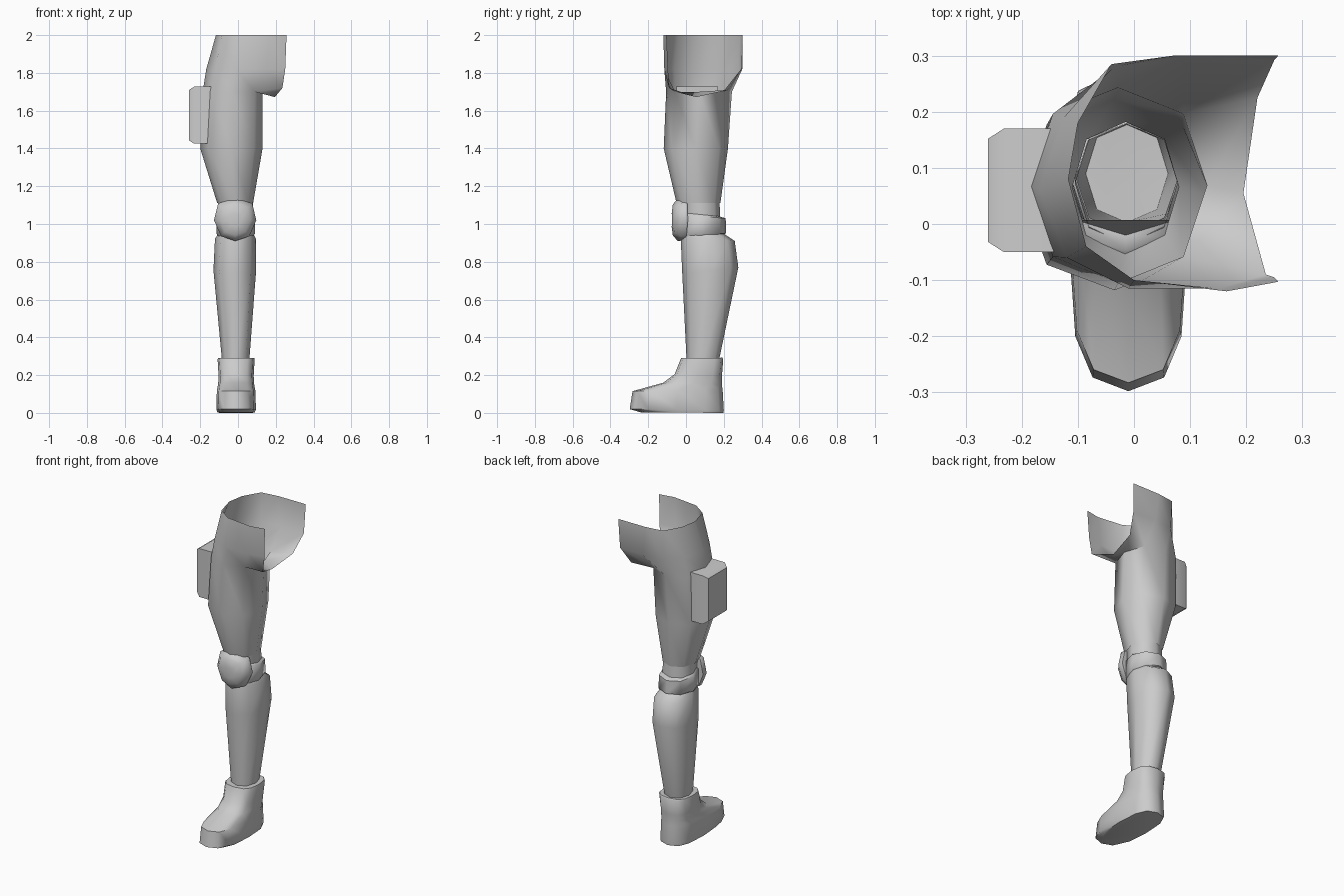
import bpy, bmesh, math
from mathutils import Vector

if "Cube" in bpy.data.objects:
    bpy.data.objects.remove(bpy.data.objects["Cube"])


def finish(name, bm, angle=55, recalc=True):
    if recalc:
        bmesh.ops.recalc_face_normals(bm, faces=bm.faces)
    me = bpy.data.meshes.new(name)
    bm.to_mesh(me)
    bm.free()
    ob = bpy.data.objects.new(name, me)
    bpy.context.collection.objects.link(ob)
    bpy.ops.object.select_all(action='DESELECT')
    ob.select_set(True)
    bpy.context.view_layer.objects.active = ob
    bpy.ops.object.shade_smooth_by_angle(angle=math.radians(angle))
    return ob


def oval(x0, x1, y0, y1, z0, z1=None, n=8, p=0.9):
    """Ring from the front (-y), going round by the outer (-x) side; z0 front, z1 back."""
    z1 = z0 if z1 is None else z1
    pts = []
    for i in range(n):
        a = 2 * math.pi * i / n
        s, c = -math.sin(a), -math.cos(a)
        s = math.copysign(abs(s) ** p, s) if abs(s) > 1e-6 else 0
        c = math.copysign(abs(c) ** p, c) if abs(c) > 1e-6 else 0
        t = (c + 1) / 2
        pts.append(Vector(((x0 + x1) / 2 + s * (x1 - x0) / 2,
                           y0 + t * (y1 - y0), z0 + t * (z1 - z0))))
    return pts


def skin(bm, rings, closed=True):
    rows = [[bm.verts.new(p) for p in r] for r in rings]
    n = len(rows[0])
    for a, b in zip(rows, rows[1:]):
        for i in range(n if closed else n - 1):
            j = (i + 1) % n
            bm.faces.new((a[i], a[j], b[j], b[i]))
    return rows


def loft(name, rings, start=False, end=False, angle=55):
    bm = bmesh.new()
    rows = skin(bm, rings)
    if start:
        bm.faces.new(rows[0])
    if end:
        bm.faces.new(rows[-1])
    return finish(name, bm, angle)


# Thigh tube, flaring into an open half-pelvis with a crotch strip
bm = bmesh.new()
rows = skin(bm, [oval(-0.11, 0.08, -0.05, 0.182, 1.11),
                 oval(-0.20, 0.13, -0.118, 0.222, 1.40),
                 oval(-0.187, 0.13, -0.105, 0.243, 1.70)])
t = rows[-1]
crotch = [bm.verts.new(p) for p in
          ((0.235, -0.09, 1.72), (0.195, 0.055, 1.672), (0.22, 0.225, 1.71))]
base = [crotch[0], t[7], t[0], t[1], t[2], t[3], t[4], t[5], crotch[2]]
mid = [(0.25, -0.095), (0.15, -0.115), (-0.01, -0.115), (-0.12, -0.06), (-0.168, 0.06),
       (-0.125, 0.19), (-0.035, 0.28), (0.09, 0.298), (0.25, 0.292)]
top = [(0.257, -0.103), (0.165, -0.12), (0.0, -0.10), (-0.085, -0.04), (-0.117, 0.08),
       (-0.10, 0.18), (-0.04, 0.285), (0.07, 0.30), (0.257, 0.30)]
for outline, z in ((mid, 1.82), (top, 2.0)):
    row = [bm.verts.new((x, y, z)) for x, y in outline]
    for i in range(8):
        bm.faces.new((base[i], base[i + 1], row[i + 1], row[i]))
    base = row
bm.faces.new((t[7], t[6], crotch[1], crotch[0]))
bm.faces.new((t[6], t[5], crotch[2], crotch[1]))
finish("thigh", bm, 65)

# Knee sleeve and the wider band below it
loft("knee_sleeve", [oval(-0.105, 0.078, -0.035, 0.178, 1.125, 1.115),
                     oval(-0.105, 0.08, -0.02, 0.18, 1.06, 1.04)])
loft("knee_band", [oval(-0.103, 0.078, -0.015, 0.178, 1.06, 1.04),
                   oval(-0.115, 0.09, -0.03, 0.21, 1.05, 1.03),
                   oval(-0.115, 0.09, -0.03, 0.213, 0.95, 0.95),
                   oval(-0.105, 0.08, -0.02, 0.18, 0.93, 0.94)])

# Shin with calf bulge
loft("shin", [oval(-0.105, 0.08, -0.02, 0.19, 0.945, 0.955),
              oval(-0.122, 0.095, -0.028, 0.258, 0.93, 0.91),
              oval(-0.13, 0.096, -0.02, 0.277, 0.74, 0.77),
              oval(-0.085, 0.06, 0.003, 0.175, 0.28)])

# Knee pad: domed shell facing forward
pad = [(-0.015, 1.135), (0.075, 1.11), (0.097, 1.02), (0.06, 0.935),
       (-0.015, 0.91), (-0.09, 0.935), (-0.127, 1.02), (-0.105, 1.11)]


def pad_ring(y_mid, y_side, k):
    return [Vector((-0.015 + (x + 0.015) * k,
                    y_mid + (y_side - y_mid) * min(1, abs(x + 0.015) / 0.1),
                    1.02 + (z - 1.02) * k)) for x, z in pad]


loft("knee_pad", [pad_ring(-0.02, 0.01, 0.98), pad_ring(-0.045, -0.022, 1.0),
                  pad_ring(-0.07, -0.06, 0.72), pad_ring(-0.076, -0.074, 0.3)],
     True, True, 65)

# Boot: sole, toe box, instep and collar
def boot_ring(hw, y0, y1, z0, z1, p=0.72):
    return oval(-0.01 - hw, -0.01 + hw, y0, y1, z0, z1, 12, p)


loft("boot", [boot_ring(0.098, -0.24, 0.198, 0.003, 0.0),
              boot_ring(0.105, -0.298, 0.2, 0.02, 0.015),
              boot_ring(0.102, -0.283, 0.194, 0.115, 0.12),
              boot_ring(0.095, -0.12, 0.19, 0.16, 0.15),
              boot_ring(0.093, -0.06, 0.19, 0.205, 0.19),
              boot_ring(0.098, -0.03, 0.197, 0.28, 0.285),
              boot_ring(0.096, -0.025, 0.192, 0.29, 0.292),
              boot_ring(0.072, 0.003, 0.176, 0.29, 0.29, 0.9)],
     True, True, 50)

# Pouch on the outer thigh, chamfered on its outer face
def pouch_ring(xt, xb, inset):
    y0, y1, z0, z1 = -0.05 + inset, 0.17 - inset, 1.425 + inset, 1.727 - inset
    return [Vector(p) for p in ((xb, y0, z0), (xb, y1, z0), (xt, y1, z1), (xt, y0, z1))]


loft("pouch", [pouch_ring(-0.14, -0.15, 0), pouch_ring(-0.232, -0.232, 0),
               pouch_ring(-0.26, -0.26, 0.018)], True, True, 50)
